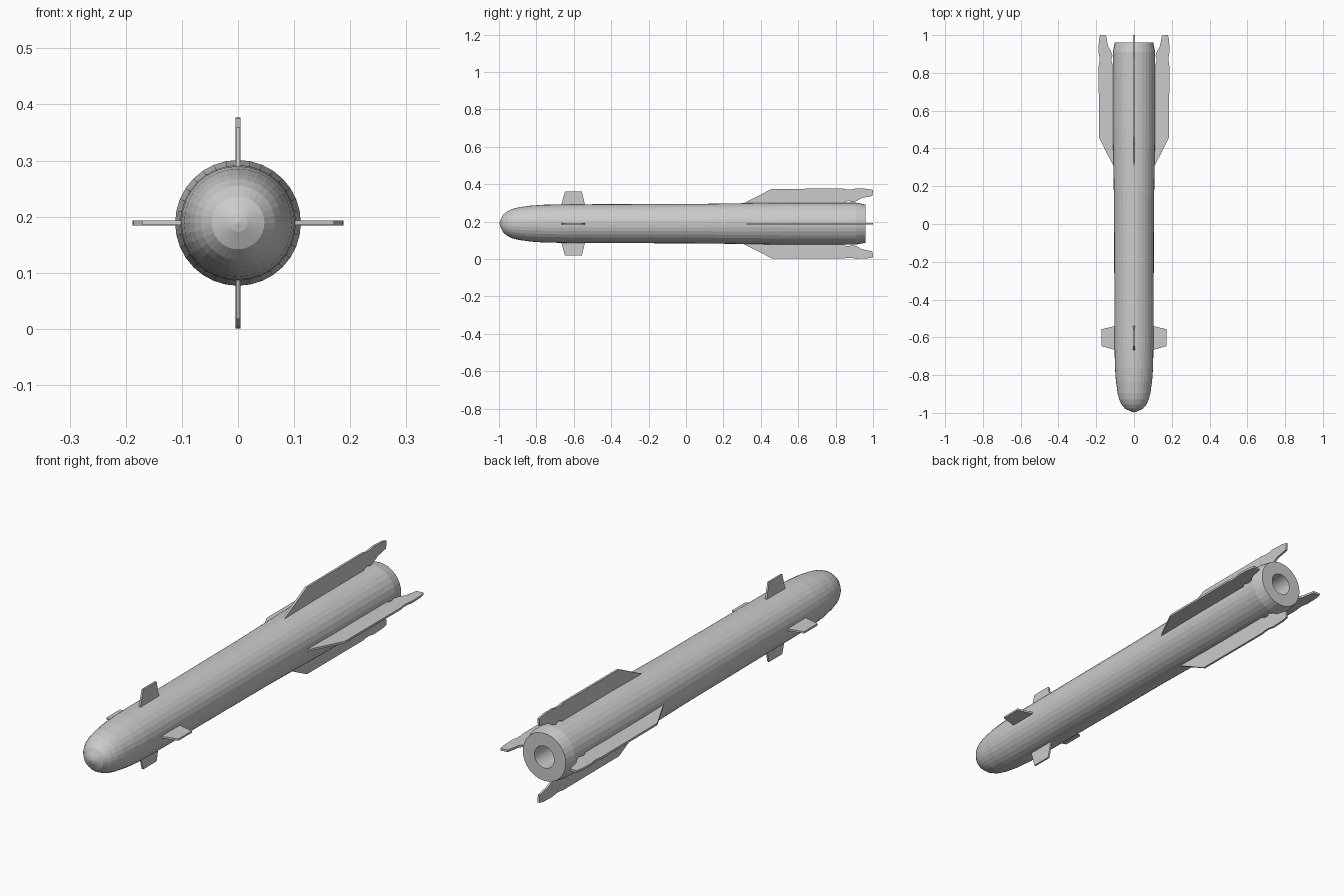
import bpy, bmesh, math
from mathutils import Matrix, Vector

if "Cube" in bpy.data.objects:
    bpy.data.objects.remove(bpy.data.objects["Cube"])

ZC = 0.189  # height of the long axis
SIDES = 32


def finish(name, bm):
    bmesh.ops.recalc_face_normals(bm, faces=bm.faces[:])
    me = bpy.data.meshes.new(name)
    bm.to_mesh(me)
    bm.free()
    ob = bpy.data.objects.new(name, me)
    bpy.context.collection.objects.link(ob)
    ob.location.z = ZC
    return ob


def lathe(name, profile):
    """Spin (y, radius) points around the Y axis."""
    bm = bmesh.new()
    vs = [bm.verts.new((r, y, 0)) for y, r in profile]
    es = [bm.edges.new(p) for p in zip(vs, vs[1:])]
    bmesh.ops.spin(bm, geom=vs + es, cent=(0, 0, 0), axis=(0, 1, 0),
                   angle=math.tau, steps=SIDES, use_duplicate=False)
    bmesh.ops.remove_doubles(bm, verts=bm.verts[:], dist=1e-4)
    return finish(name, bm)


def fin(name, outline, thick, angle):
    """Extrude a (y, radius) outline into a plate, turned about the Y axis."""
    bm = bmesh.new()
    face = bm.faces.new([bm.verts.new((r, y, -thick / 2)) for y, r in outline])
    ext = bmesh.ops.extrude_face_region(bm, geom=[face])["geom"]
    bmesh.ops.translate(bm, vec=Vector((0, 0, thick)),
                        verts=[v for v in ext if isinstance(v, bmesh.types.BMVert)])
    bmesh.ops.rotate(bm, verts=bm.verts[:], cent=(0, 0, 0),
                     matrix=Matrix.Rotation(angle, 3, 'Y'))
    return finish(name, bm)


# Body: rounded nose, slightly widening tube, tail chamfer and nozzle bore
lathe("body", [
    (-0.997, 0), (-0.993, 0.016), (-0.978, 0.047), (-0.955, 0.066),
    (-0.93, 0.078), (-0.895, 0.087), (-0.83, 0.096), (-0.76, 0.101),
    (-0.65, 0.103), (0.10, 0.106), (0.30, 0.109), (0.50, 0.112), (0.91, 0.112),
    (0.96, 0.102), (0.96, 0.047), (0.84, 0.047), (0.84, 0)])

# Small front fins
front = [(-0.667, 0.09), (-0.667, 0.10), (-0.647, 0.171), (-0.557, 0.171),
         (-0.54, 0.10), (-0.54, 0.09)]
# Long tail fins with a notched, swept trailing tab
tail = [(0.30, 0.09), (0.305, 0.108), (0.46, 0.186), (0.84, 0.187),
        (0.86, 0.183), (0.885, 0.183), (0.91, 0.188), (0.97, 0.186),
        (1.0, 0.180), (0.997, 0.148), (0.94, 0.137), (0.915, 0.122),
        (0.89, 0.114), (0.87, 0.121), (0.85, 0.117), (0.84, 0.09)]
for i, side in enumerate(("right", "bottom", "left", "top")):
    fin("front_fin_" + side, front, 0.008, i * math.pi / 2)
    fin("tail_fin_" + side, tail, 0.009, i * math.pi / 2)
